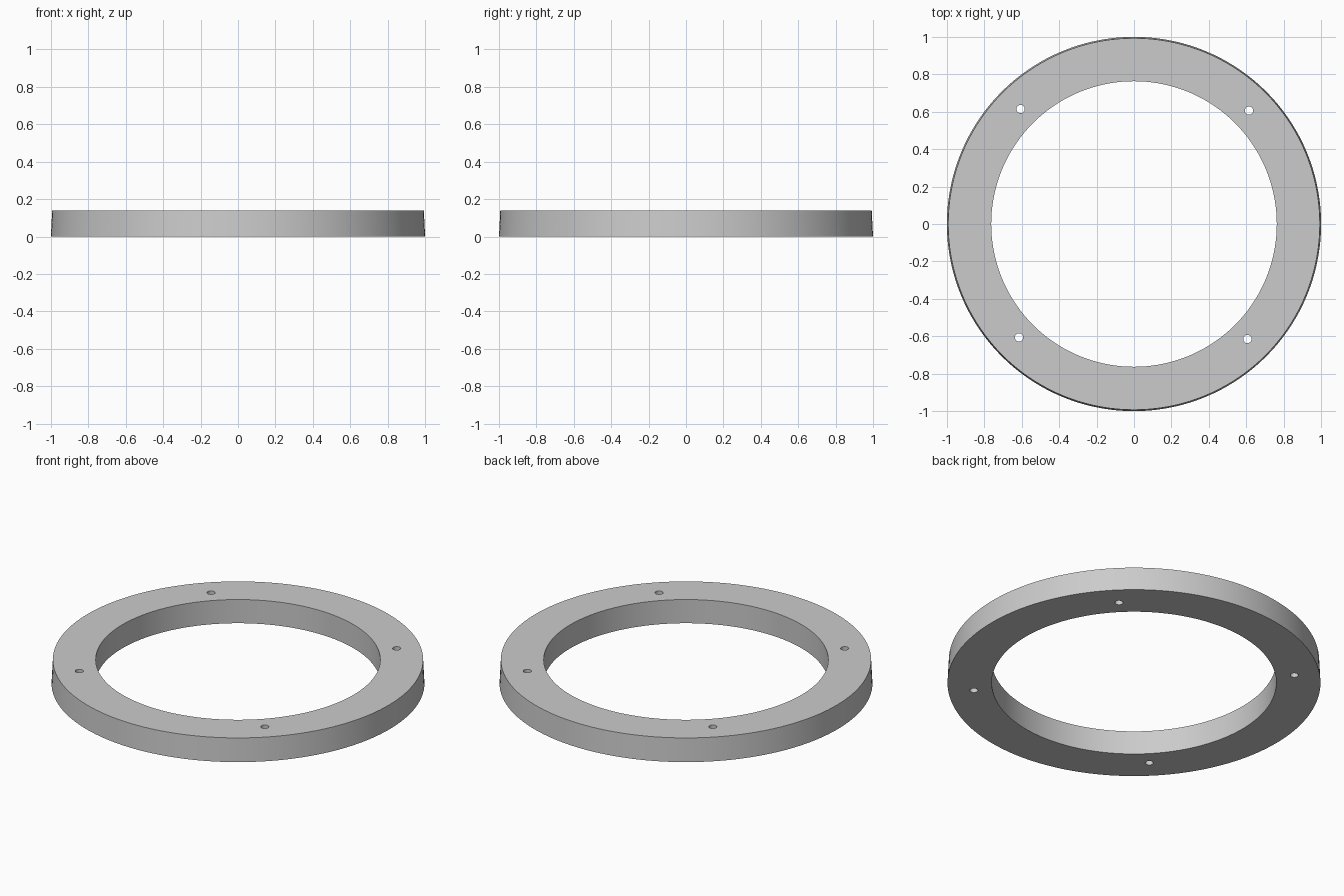
import bpy
import math

if "Cube" in bpy.data.objects:
    bpy.data.objects.remove(bpy.data.objects["Cube"])

HEIGHT = 0.14
R_BOTTOM, R_TOP, R_INNER = 1.0, 0.993, 0.763
HOLE_RADIUS, HOLE_CIRCLE = 0.022, 0.863


def cutter(name, radius, x, y, sides):
    bpy.ops.mesh.primitive_cylinder_add(vertices=sides, radius=radius, depth=HEIGHT * 3,
                                        location=(x, y, HEIGHT / 2))
    ob = bpy.context.object
    ob.name = name
    ob.hide_render = True
    return ob


# Slightly tapered outer disc
bpy.ops.mesh.primitive_cone_add(vertices=144, radius1=R_BOTTOM, radius2=R_TOP,
                                depth=HEIGHT, location=(0, 0, HEIGHT / 2))
ring = bpy.context.object
ring.name = "flat_ring"

# Large central opening and four screw holes
cutters = [cutter("opening_cutter", R_INNER, 0, 0, 144)]
for i in range(4):
    a = math.radians(44.6 + 90 * i)
    cutters.append(cutter(f"screw_hole_cutter_{i + 1}", HOLE_RADIUS,
                          HOLE_CIRCLE * math.cos(a), HOLE_CIRCLE * math.sin(a), 32))

bpy.ops.object.select_all(action='DESELECT')
ring.select_set(True)
bpy.context.view_layer.objects.active = ring
for c in cutters:
    mod = ring.modifiers.new(c.name, 'BOOLEAN')
    mod.operation = 'DIFFERENCE'
    mod.solver = 'EXACT'
    mod.object = c
    bpy.ops.object.modifier_apply(modifier=mod.name)
for c in cutters:
    bpy.data.objects.remove(c, do_unlink=True)

# Smooth walls with crisp rims
bpy.ops.object.shade_smooth_by_angle(angle=math.radians(30))
